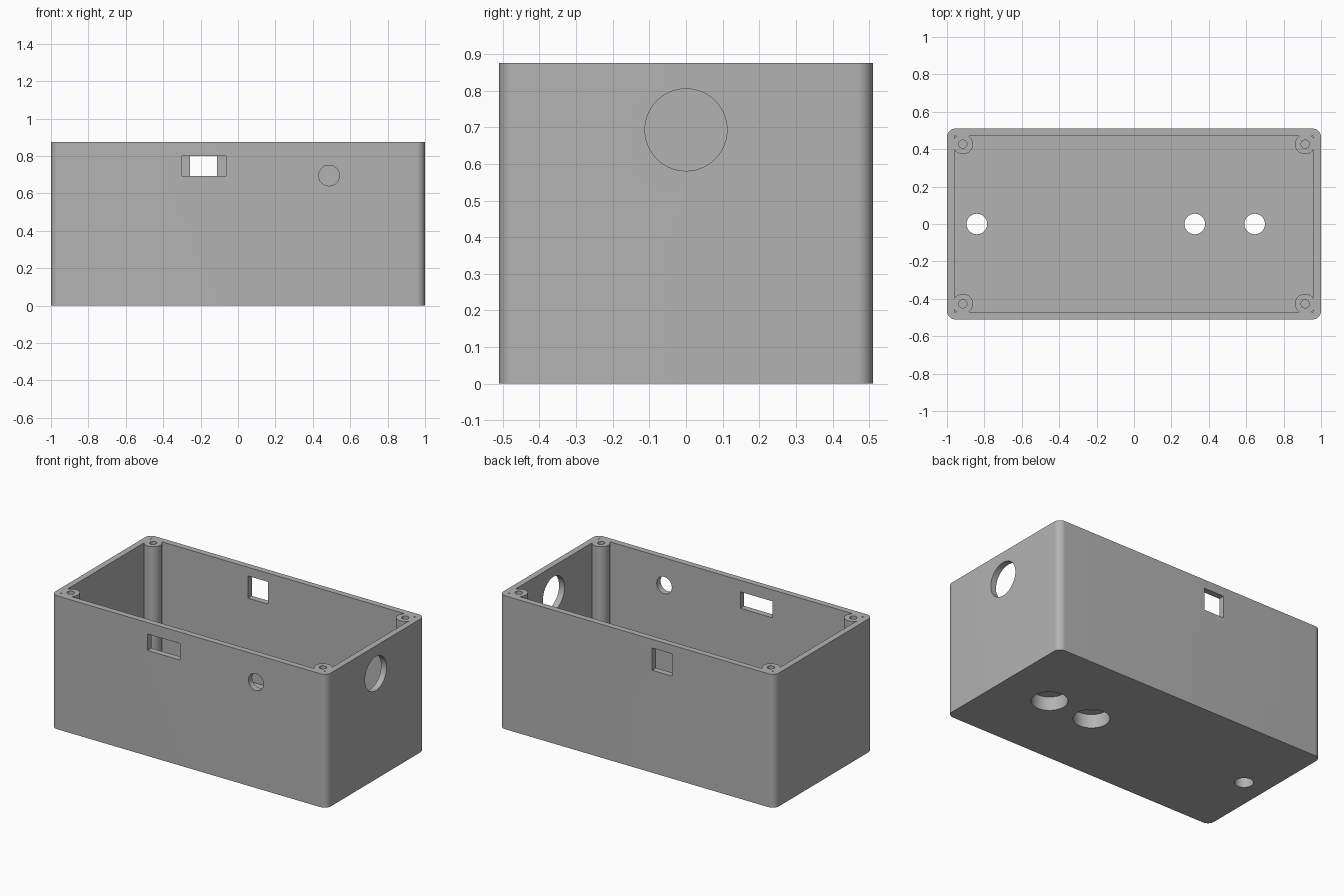
import bpy, math
from mathutils import Vector

if "Cube" in bpy.data.objects:
    bpy.data.objects.remove(bpy.data.objects["Cube"], do_unlink=True)

HALF_X, HALF_Y, HEIGHT = 1.0, 0.51, 0.875
WALL, FLOOR = 0.04, 0.13

grey = bpy.data.materials.new("plain grey")
grey.use_nodes = True
colour = (0.45, 0.45, 0.45, 1)
grey.diffuse_color = colour
grey.node_tree.nodes["Principled BSDF"].inputs["Base Color"].default_value = colour


def box(name, low, high):
    low, high = Vector(low), Vector(high)
    bpy.ops.mesh.primitive_cube_add(size=1, location=(low + high) / 2)
    ob = bpy.context.object
    ob.name = name
    ob.scale = high - low
    bpy.ops.object.transform_apply(location=True, rotation=True, scale=True)
    return ob


def rod(name, centre, radius, depth, axis="Z"):
    turn = {"X": (0, math.pi / 2, 0), "Y": (math.pi / 2, 0, 0), "Z": (0, 0, 0)}[axis]
    bpy.ops.mesh.primitive_cylinder_add(vertices=64, radius=radius, depth=depth,
                                        location=centre, rotation=turn)
    ob = bpy.context.object
    ob.name = name
    bpy.ops.object.transform_apply(location=True, rotation=True, scale=True)
    return ob


def apply_all(ob):
    bpy.context.view_layer.objects.active = ob
    for mod in list(ob.modifiers):
        bpy.ops.object.modifier_apply(modifier=mod.name)


def combine(ob, tool, operation):
    mod = ob.modifiers.new("combine", "BOOLEAN")
    mod.operation, mod.solver, mod.object = operation, "EXACT", tool
    apply_all(ob)
    bpy.data.objects.remove(tool, do_unlink=True)


# Outer block with rounded upright corners
case = box("enclosure_box", (-HALF_X, -HALF_Y, 0), (HALF_X, HALF_Y, HEIGHT))
weights = case.data.attributes.new("bevel_weight_edge", "FLOAT", "EDGE")
for edge in case.data.edges:
    a, b = (case.data.vertices[i].co for i in edge.vertices)
    weights.data[edge.index].value = 1.0 if abs(a.z - b.z) > 0.1 else 0.0
bevel = case.modifiers.new("round corners", "BEVEL")
bevel.limit_method, bevel.width, bevel.segments = "WEIGHT", 0.045, 10
apply_all(case)

# Cavity, leaving a screw post standing in each corner
cavity = box("cavity", (-HALF_X + WALL, -HALF_Y + WALL, FLOOR),
             (HALF_X - WALL, HALF_Y - WALL, HEIGHT + 0.1))
posts = [(sx * 0.915, sy * 0.427) for sx in (-1, 1) for sy in (-1, 1)]
for x, y in posts:
    combine(cavity, rod("post", (x, y, 0.5), 0.054, 2), "DIFFERENCE")
combine(case, cavity, "DIFFERENCE")

# Screw holes in the posts
cutters = [rod("screw_hole", (x, y, HEIGHT), 0.022, 0.6) for x, y in posts]

# Floor holes, two of them counterbored from below
cutters += [rod("floor_hole", (x, 0, 0), 0.055, 0.5) for x in (-0.84, 0.325, 0.645)]
cutters += [rod("counterbore", (x, 0, 0), 0.108, 0.18) for x in (0.325, 0.645)]

# Wall openings: front slot and round hole, back slot, big side hole
cutters += [
    box("front_slot", (-0.30, -0.6, 0.692), (-0.065, -0.4, 0.80)),
    rod("front_hole", (0.487, -HALF_Y, 0.695), 0.055, 0.2, "Y"),
    box("back_slot", (-0.257, 0.4, 0.672), (-0.112, 0.6, 0.818)),
    rod("side_hole", (HALF_X, 0, 0.693), 0.112, 0.2, "X"),
]
for tool in cutters:
    combine(case, tool, "DIFFERENCE")

# Finish
case.data.materials.clear()
case.data.materials.append(grey)
for poly in case.data.polygons:
    poly.material_index = 0
bpy.ops.object.select_all(action="DESELECT")
case.select_set(True)
bpy.context.view_layer.objects.active = case
bpy.ops.object.shade_smooth_by_angle(angle=math.radians(30))
